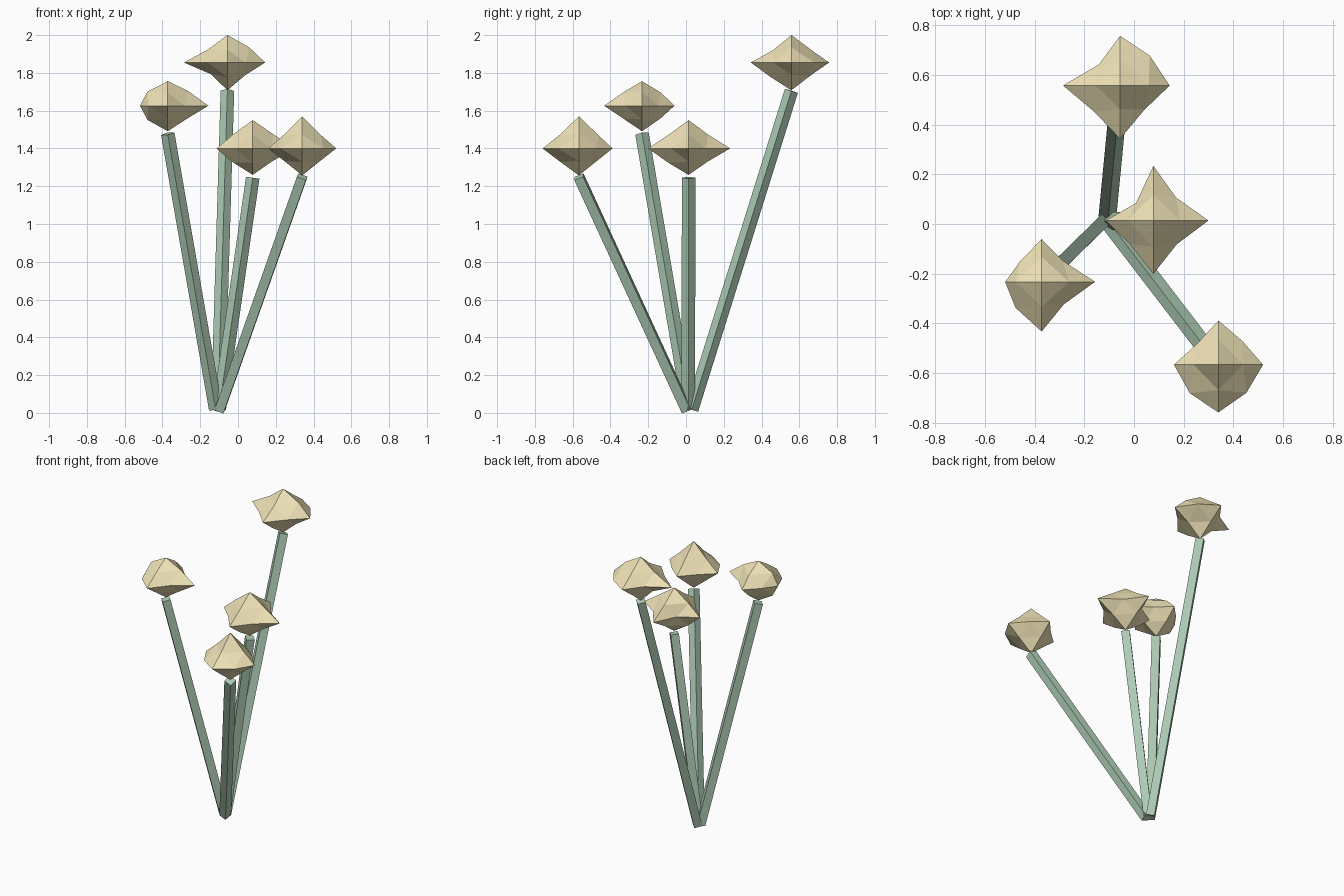
import bpy, bmesh, math
from itertools import product
from mathutils import Vector, Matrix

if "Cube" in bpy.data.objects:
    bpy.data.objects.remove(bpy.data.objects["Cube"])

def material(name, rgb):
    m = bpy.data.materials.new(name)
    m.diffuse_color = (*rgb, 1)
    m.use_nodes = True
    m.node_tree.nodes["Principled BSDF"].inputs["Base Color"].default_value = m.diffuse_color
    return m

GREEN = material("stem_green", (0.42, 0.60, 0.46))
GOLD = material("bloom_gold", (0.86, 0.76, 0.47))
SQUASH = 0.7

def finish(bm, name, mat):
    bmesh.ops.recalc_face_normals(bm, faces=bm.faces)
    me = bpy.data.meshes.new(name)
    bm.to_mesh(me)
    bm.free()
    me.materials.append(mat)
    ob = bpy.data.objects.new(name, me)
    bpy.context.collection.objects.link(ob)

# Leaning four-sided stem between two points
def stem(name, a, b, twist):
    a, b = Vector(a), Vector(b)
    d = b - a
    rot = Vector((0, 0, 1)).rotation_difference(d).to_matrix().to_4x4()
    bm = bmesh.new()
    ring = [(0.036 * math.cos(math.radians(twist + 90 * i)),
             0.036 * math.sin(math.radians(twist + 90 * i))) for i in range(4)]
    lo = [bm.verts.new((x, y, 0)) for x, y in ring]
    hi = [bm.verts.new((x, y, d.length)) for x, y in ring]
    bm.faces.new(lo[::-1])
    bm.faces.new(hi)
    for i in range(4):
        j = (i + 1) % 4
        bm.faces.new((lo[i], lo[j], hi[j], hi[i]))
    bm.transform(Matrix.Translation(a) @ rot)
    finish(bm, name, GREEN)

# Lumpy bloom: octahedron split once, corners and edge middles at own radii
def bloom(name, centre, axes, mids):
    bm = bmesh.new()
    verts = {}
    def add(key, co):
        co = Vector(co)
        verts[key] = bm.verts.new(co + Vector(centre))
    for ax in range(3):
        for k, s in enumerate((-1, 1)):
            key = [0, 0, 0]
            key[ax] = s
            add(tuple(key), [c * axes[ax * 2 + k] for c in key])
    for (p, q), vals in zip(((0, 1), (0, 2), (1, 2)), mids):
        for (s, t), r in zip(product((-1, 1), repeat=2), vals):
            key = [0, 0, 0]
            key[p], key[q] = s, t
            add(tuple(key), (key[0] * r, key[1] * r, key[2] * r * SQUASH))
    for x, y, z in product((-1, 1), repeat=3):
        a, b, c = verts[x, 0, 0], verts[0, y, 0], verts[0, 0, z]
        ab, ac, bc = verts[x, y, 0], verts[x, 0, z], verts[0, y, z]
        for f in ((a, ab, ac), (ab, b, bc), (ac, bc, c), (ab, bc, ac)):
            bm.faces.new(f)
    finish(bm, name, GOLD)

# base, top, twist, bloom centre height, axis radii (-x +x -y +y -z +z),
# edge-middle offsets for xy, xz, yz (-- -+ +- ++)
PLANTS = {
    "back": ((-0.107, 0.03, 0.017), (-0.056, 0.558, 1.705), 0, 1.855,
             (0.23, 0.20, 0.215, 0.20, 0.147, 0.145),
             ((0.105, 0.085, 0.098, 0.12), (0.088, 0.10, 0.095, 0.115),
              (0.11, 0.095, 0.10, 0.10))),
    "left": ((-0.118, 0.015, 0.02), (-0.372, -0.233, 1.478), 0, 1.626,
             (0.147, 0.215, 0.20, 0.172, 0.135, 0.13),
             ((0.105, 0.085, 0.09, 0.085), (0.107, 0.107, 0.10, 0.11),
              (0.098, 0.10, 0.097, 0.10))),
    "middle": ((-0.10, 0.012, 0.02), (0.078, 0.014, 1.245), 0, 1.40,
               (0.192, 0.222, 0.215, 0.22, 0.14, 0.15),
               ((0.095, 0.07, 0.095, 0.092), (0.105, 0.105, 0.10, 0.108),
                (0.108, 0.105, 0.10, 0.104))),
    "right": ((-0.097, 0.003, 0.015), (0.34, -0.567, 1.25), 38, 1.40,
              (0.179, 0.18, 0.192, 0.178, 0.143, 0.17),
              ((0.115, 0.085, 0.113, 0.096), (0.095, 0.10, 0.095, 0.10),
               (0.10, 0.102, 0.095, 0.102))),
}
for side, (base, top, twist, z, axes, mids) in PLANTS.items():
    stem(side + "_stem", base, top, twist)
    bloom(side + "_bloom", (top[0], top[1], z), axes, mids)
